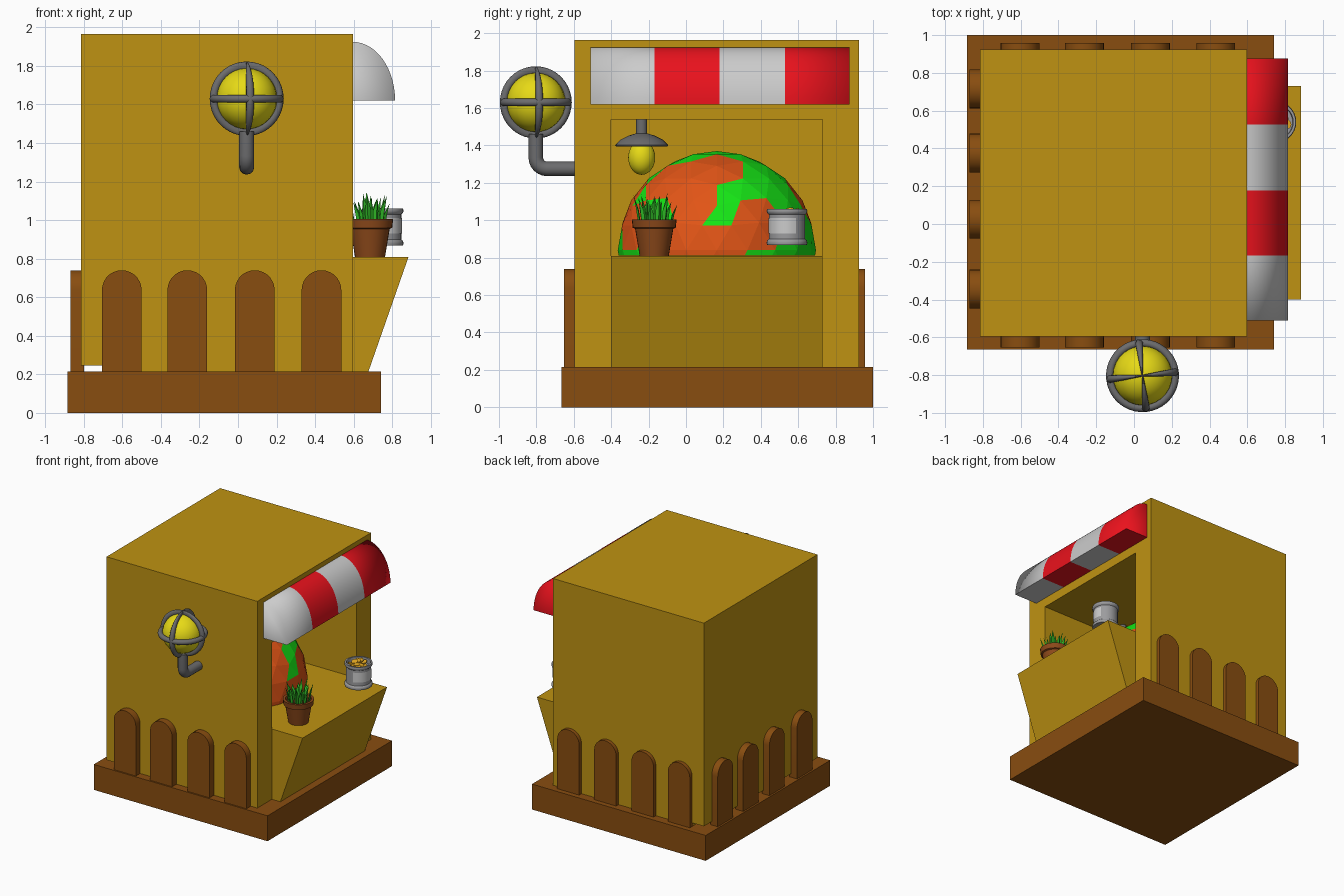
import bpy, bmesh, math, random
from mathutils import Vector, Matrix

if "Cube" in bpy.data.objects:
    bpy.data.objects.remove(bpy.data.objects["Cube"])

random.seed(4)

def mat(name, r, g, b):
    m = bpy.data.materials.new(name)
    m.diffuse_color = (r, g, b, 1)
    m.use_nodes = True
    m.node_tree.nodes["Principled BSDF"].inputs["Base Color"].default_value = m.diffuse_color
    return m

OCHRE = mat("ochre", .52, .29, .006)
BROWN = mat("brown", .25, .075, .005)
CLAY = mat("clay", .26, .065, .01)
RED = mat("red", .82, .006, .012)
WHITE = mat("white", .77, .77, .77)
GREEN = mat("green", .008, .8, .008)
ORANGE = mat("orange", .76, .09, .008)
LEAF = mat("leaf", .03, .5, .02)
YELLOW = mat("yellow", .8, .7, .008)
METAL = mat("metal", .15, .15, .155)
TIN = mat("tin", .33, .33, .34)
GOLD = mat("gold", .75, .38, .015)
SOIL = mat("soil", .06, .025, .006)

def finish(name, bm, m, smooth=False):
    bmesh.ops.recalc_face_normals(bm, faces=bm.faces)
    me = bpy.data.meshes.new(name)
    bm.to_mesh(me)
    bm.free()
    ob = bpy.data.objects.new(name, me)
    bpy.context.collection.objects.link(ob)
    if m:
        me.materials.append(m)
    bpy.ops.object.select_all(action='DESELECT')
    ob.select_set(True)
    bpy.context.view_layer.objects.active = ob
    if smooth:
        bpy.ops.object.shade_smooth_by_angle(angle=math.radians(40))
    return ob

def box(name, lo, hi, m):
    lo, hi = Vector(lo), Vector(hi)
    bm = bmesh.new()
    bmesh.ops.create_cube(bm, size=1, matrix=Matrix.Translation((lo + hi) / 2) @ Matrix.Diagonal((*(hi - lo), 1)))
    return finish(name, bm, m)

def prism(name, pts, vec, m, smooth=False):
    bm = bmesh.new()
    f = bm.faces.new([bm.verts.new(p) for p in pts])
    r = bmesh.ops.extrude_face_region(bm, geom=[f], use_keep_orig=True)
    bmesh.ops.translate(bm, vec=vec, verts=[v for v in r['geom'] if isinstance(v, bmesh.types.BMVert)])
    return finish(name, bm, m, smooth)

def lathe(name, prof, loc, m, n=28):
    bm = bmesh.new()
    vs = [bm.verts.new((r, 0, z)) for r, z in prof]
    es = [bm.edges.new(p) for p in zip(vs, vs[1:])]
    bmesh.ops.spin(bm, geom=vs + es, axis=(0, 0, 1), cent=(0, 0, 0), angle=2 * math.pi, steps=n)
    bmesh.ops.remove_doubles(bm, verts=bm.verts, dist=1e-4)
    bmesh.ops.translate(bm, vec=loc, verts=bm.verts)
    return finish(name, bm, m, True)

def ball(name, loc, scale, m):
    bm = bmesh.new()
    bmesh.ops.create_uvsphere(bm, u_segments=28, v_segments=16, radius=1,
                              matrix=Matrix.Translation(loc) @ Matrix.Diagonal((*scale, 1)))
    return finish(name, bm, m, True)

def cut(ob, lo, hi):
    c = box("cutter", lo, hi, None)
    c.hide_render = True
    mod = ob.modifiers.new("cut", 'BOOLEAN')
    mod.operation, mod.object, mod.solver = 'DIFFERENCE', c, 'EXACT'
    bpy.context.view_layer.objects.active = ob
    bpy.ops.object.modifier_apply(modifier=mod.name)
    bpy.data.objects.remove(c)

# Base, hollowed booth and slanted counter
box("base", (-.885, -.665, 0), (.742, 1, .215), BROWN)
booth = box("booth_walls", (-.815, -.595, .21), (.597, .925, 1.965), OCHRE)
cut(booth, (-.7, -.4, .78), (.8, .73, 1.54))
cut(booth, (-1, -1, .1), (-.705, 1.2, .245))
prism("counter", [(-.705, -.4, .21), (.675, -.4, .21), (.885, -.4, .81), (-.705, -.4, .81)], (0, 1.13, 0), OCHRE)

# Arched planks on three sides
ARCH = [(-.103, .21), (.103, .21)] + [(.103 * math.cos(a), .637 + .103 * math.sin(a))
                                     for a in [math.pi * i / 14 for i in range(15)]]
for i, c in enumerate((-.603, -.263, .087, .433)):
    prism(f"front_plank_{i}", [(c + u, -.653, z) for u, z in ARCH], (0, .07, 0), BROWN, True)
    prism(f"back_plank_{i}", [(c + u, .957, z) for u, z in ARCH], (0, -.045, 0), BROWN, True)
for i, c in enumerate((-.345, .025, .375, .715)):
    prism(f"left_plank_{i}", [(-.87, c + u, z) for u, z in ARCH], (.07, 0, 0), BROWN, True)

# Striped quarter-round awning, ends shaded softly into the curve
prof = [(.595, 1.62)] + [(.595 + .22 * math.cos(a), 1.62 + .305 * math.sin(a))
                         for a in [math.pi / 2 * i / 14 for i in range(15)]]
bm = bmesh.new()
rows = [[bm.verts.new((x, y, z)) for x, z in prof] for y in (-.51, -.168, .178, .528, .875)]
n = len(prof)
for i, (p, q) in enumerate(zip(rows, rows[1:])):
    for j in range(n):
        bm.faces.new((p[j], p[(j + 1) % n], q[(j + 1) % n], q[j])).material_index = i % 2
bm.faces.new(rows[0])
bm.faces.new(rows[-1]).material_index = 1
for e in bm.edges:
    if all(v.co.z < 1.621 for v in e.verts) or all(v.co.x < .596 for v in e.verts):
        e.smooth = False
awning = finish("awning", bm, WHITE)
awning.data.materials.append(RED)
for f in awning.data.polygons:
    f.use_smooth = True

# Faceted two-colour dome inside
bm = bmesh.new()
bmesh.ops.create_icosphere(bm, subdivisions=3, radius=.53)
for d in ((.55, .13, .83), (.87, -.3, .4), (.9, -.33, .12), (.37, -.63, .68), (.76, .54, .36), (.98, .15, .02),
          (.43, -.88, .2), (-.6, .1, .75), (-.8, .5, .2), (-.75, -.5, .3), (0, .8, .55), (-.1, -.8, .5)):
    v = min(bm.verts, key=lambda v: (v.co / .53 - Vector(d)).length)
    for f in v.link_faces:
        f.material_index = 1
bmesh.ops.translate(bm, vec=(-.11, .165, .84), verts=bm.verts)
bmesh.ops.bisect_plane(bm, geom=bm.verts[:] + bm.edges[:] + bm.faces[:], plane_co=(0, 0, .811),
                       plane_no=(0, 0, 1), clear_inner=True)
dome = finish("dome", bm, GREEN)
dome.data.materials.append(ORANGE)

# Caged wall lamp; upright rings narrow toward the poles
C = Vector((.045, -.803, 1.63))
ball("wall_lamp_globe", C, (.158,) * 3, YELLOW)
for i, (ax, ang) in enumerate((('Z', 0), ('X', 90), ('Y', 90))):
    bpy.ops.mesh.primitive_torus_add(major_radius=.172, minor_radius=.021, major_segments=40, minor_segments=10)
    ring = bpy.context.object
    ring.name = f"lamp_cage_ring_{i}"
    for v in ring.data.vertices:
        if i:
            h = (v.co.y if i == 1 else v.co.x) / v.co.xy.length
            v.co.z *= .2 + .8 * math.sqrt(max(0, 1 - h * h))
    ring.matrix_world = (Matrix.Translation(C) @ Matrix.Rotation(math.radians(6), 4, 'Z')
                         @ Matrix.Rotation(math.radians(ang), 4, ax))
    ring.data.materials.append(METAL)
    bpy.ops.object.shade_smooth()
cu = bpy.data.curves.new("lamp_arm", 'CURVE')
cu.dimensions, cu.bevel_depth, cu.bevel_resolution, cu.use_fill_caps = '3D', .039, 4, True
path = [(C.y, 1.46)] + [(C.y + .06 - .06 * math.cos(a), 1.335 - .06 * math.sin(a))
                        for a in [math.pi / 2 * i / 6 for i in range(7)]] + [(-.58, 1.275)]
sp = cu.splines.new('POLY')
sp.points.add(len(path) - 1)
for p, (y, z) in zip(sp.points, path):
    p.co = (C.x, y, z, 1)
cu.materials.append(METAL)
bpy.context.collection.objects.link(bpy.data.objects.new("lamp_arm", cu))

# Hanging lamp
L = Vector((-.08, -.237, 0))
lathe("hanging_lamp_shade", [(0, 1.55), (.029, 1.55), (.029, 1.465), (.07, 1.452), (.115, 1.43), (.142, 1.402),
                             (.138, 1.395), (0, 1.4)], L, METAL)
ball("hanging_lamp_bulb", L + Vector((0, 0, 1.335)), (.072, .072, .092), YELLOW)

# Plant pot with blades
P = Vector((.685, -.17, 0))
lathe("plant_pot", [(0, .81), (.078, .81), (.102, .955), (.115, .96), (.12, 1.005), (.1, 1.005), (.095, .98)], P, CLAY)
lathe("pot_soil", [(0, .985), (.099, .98)], P, SOIL)
bm = bmesh.new()
for i in range(20):
    a = i * 2.4
    r = .085 * math.sqrt(i / 20)
    out, side = Vector((math.cos(a), math.sin(a), 0)), Vector((-math.sin(a), math.cos(a), 0))
    h = random.uniform(.14, .2) - r * .5
    b = P + out * r + Vector((0, 0, .975))
    mid = b + out * r * .15 + Vector((0, 0, h * .5))
    tip = b + out * (r * .4 + .008) + Vector((0, 0, h))
    q = [bm.verts.new(v) for v in (b - side * .014, b + side * .014, b + out * .012,
                                   mid - side * .015, mid + side * .015, mid + out * .012, tip)]
    for j, k in ((0, 1), (1, 2), (2, 0)):
        bm.faces.new((q[j], q[k], q[k + 3], q[j + 3]))
        bm.faces.new((q[j + 3], q[k + 3], q[6]))
finish("plant_blades", bm, LEAF)

# Tin can with blank label and coins
T = Vector((.75, .54, 0))
lathe("can", [(0, .87), (.106, .868), (.109, .88), (.106, .892), (.097, .9), (.097, 1.03), (.106, 1.038),
              (.109, 1.05), (.106, 1.061), (.093, 1.061), (.09, 1.02), (0, 1.02)], T, TIN)
bm = bmesh.new()
arc = [math.radians(-80 + 108 * i / 10) for i in range(11)]
cols = [[bm.verts.new((T.x + .1 * math.cos(a), T.y + .1 * math.sin(a), z)) for z in (.93, 1.012)] for a in arc]
for p, q in zip(cols, cols[1:]):
    bm.faces.new((p[0], q[0], q[1], p[1]))
finish("can_label", bm, WHITE, True)
bm = bmesh.new()
for i in range(16):
    a, r = i * 2.4, .066 * math.sqrt(i / 16)
    bmesh.ops.create_cone(bm, cap_ends=True, segments=12, radius1=.025, radius2=.025, depth=.008,
        matrix=Matrix.Translation(T + Vector((r * math.cos(a), r * math.sin(a), 1.05 + random.uniform(-.015, .008))))
        @ Matrix.Rotation(random.uniform(-.4, .4), 4, 'X') @ Matrix.Rotation(random.uniform(-.4, .4), 4, 'Y'))
finish("coins", bm, GOLD)
